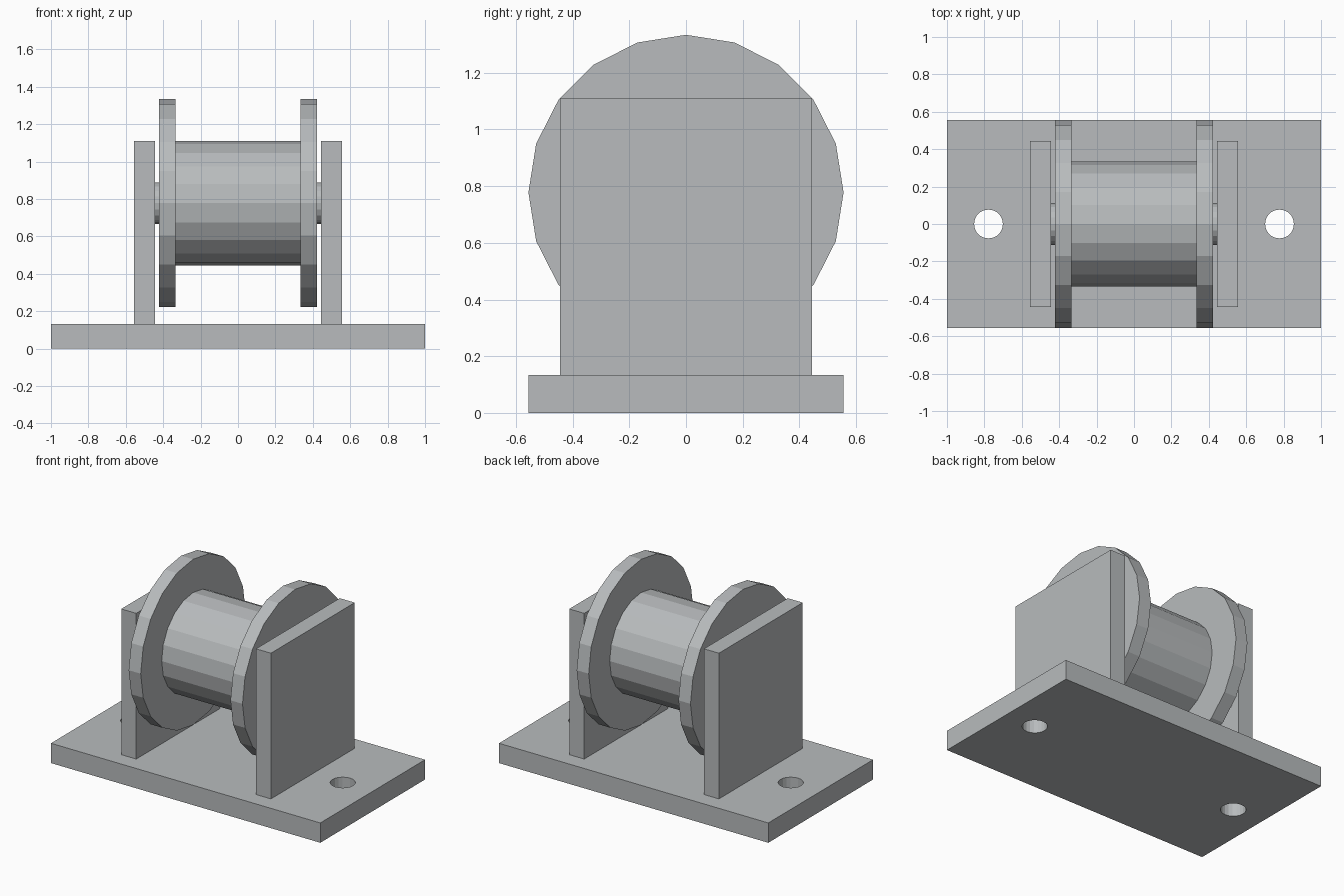
import bpy
import math

old = bpy.data.objects.get("Cube")
if old:
    bpy.data.objects.remove(old, do_unlink=True)

SIDES = 20
AXIS_Z = 0.778
BASE_H = 0.133

steel = bpy.data.materials.new("light grey steel")
steel.use_nodes = True
COLOUR = (0.48, 0.50, 0.51, 1)
steel.diffuse_color = COLOUR
steel.node_tree.nodes["Principled BSDF"].inputs["Base Color"].default_value = COLOUR


def finish(name):
    obj = bpy.context.object
    obj.name = name
    bpy.ops.object.transform_apply(location=False, rotation=True, scale=True)
    obj.data.materials.append(steel)
    return obj


def box(name, x, width, depth, bottom, top):
    bpy.ops.mesh.primitive_cube_add(size=1, location=(x, 0, (bottom + top) / 2))
    bpy.context.object.scale = (width, depth, top - bottom)
    return finish(name)


def cylinder(name, radius, length, location, along_x=True):
    turn = (0, math.pi / 2, 0) if along_x else (0, 0, 0)
    bpy.ops.mesh.primitive_cylinder_add(vertices=SIDES, radius=radius, depth=length,
                                        location=location, rotation=turn)
    return finish(name)


# Base plate with a bolt hole at each end
base = box("base_plate", 0, 2, 1.111, 0, BASE_H)
for x in (-0.778, 0.778):
    cutter = cylinder("hole_cutter", 0.077, 0.5, (x, 0, BASE_H / 2), along_x=False)
    cutter.hide_render = True
    hole = base.modifiers.new("bolt_hole", 'BOOLEAN')
    hole.operation = 'DIFFERENCE'
    hole.solver = 'EXACT'
    hole.object = cutter
    bpy.context.view_layer.objects.active = base
    bpy.ops.object.modifier_apply(modifier=hole.name)
    bpy.data.objects.remove(cutter, do_unlink=True)

# Drum and axle
cylinder("drum", 0.333, 0.667, (0, 0, AXIS_Z))
cylinder("axle", 0.111, 0.9, (0, 0, AXIS_Z))

# Flange and upright support on each side
for side, sign in (("left", 1), ("right", -1)):
    cylinder(side + "_flange", 0.556, 0.089, (sign * 0.378, 0, AXIS_Z))
    box(side + "_support", sign * 0.5, 0.111, 0.889, BASE_H, 1.111)
